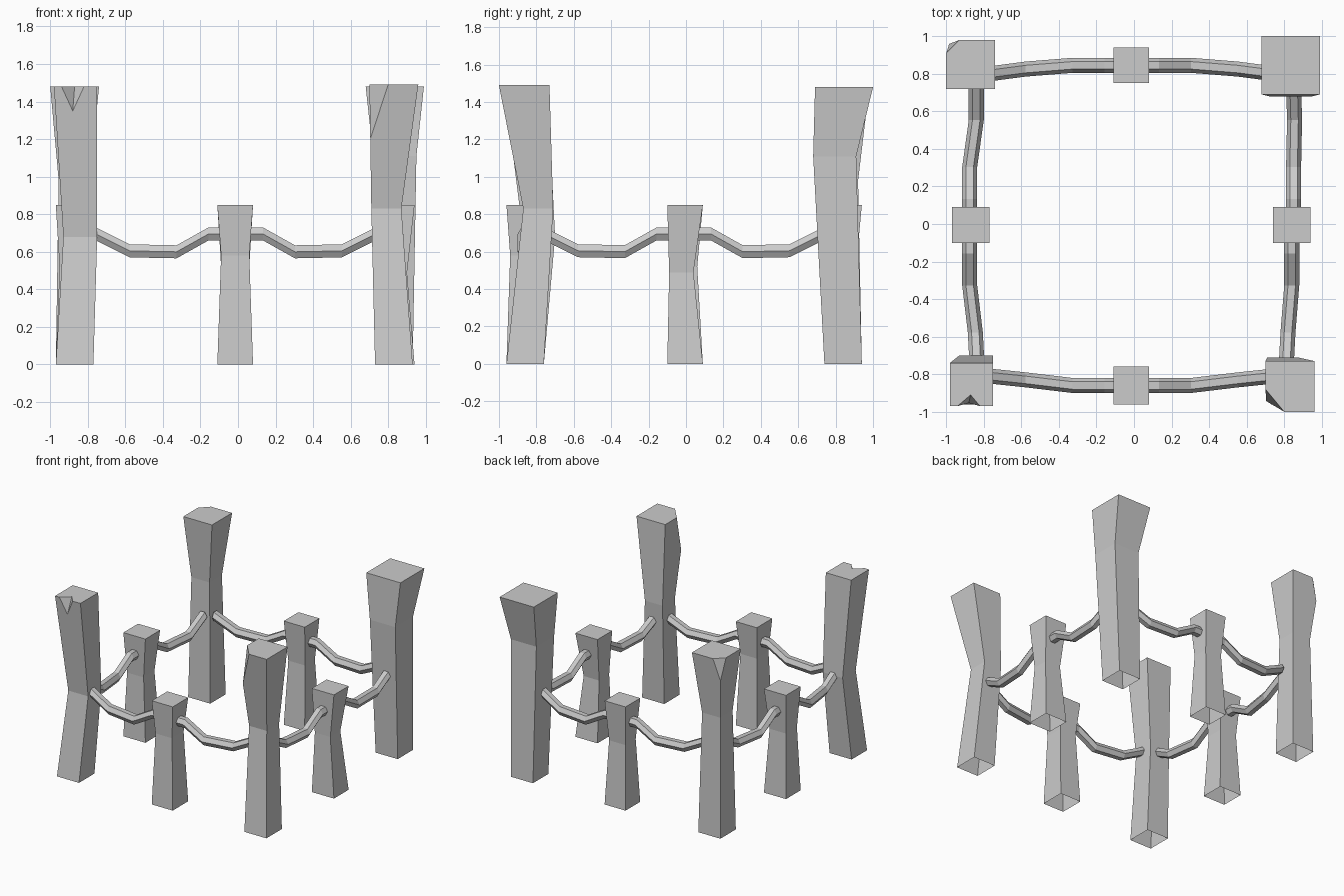
import bpy
import bmesh
from math import cos, sin, pi
from mathutils import Vector

cube = bpy.data.objects.get("Cube")
if cube:
    bpy.data.objects.remove(cube, do_unlink=True)

stone = bpy.data.materials.new("grey stone")
GREY = (0.6, 0.6, 0.6, 1)
stone.diffuse_color = GREY
stone.use_nodes = True
stone.node_tree.nodes["Principled BSDF"].inputs["Base Color"].default_value = GREY


def finish(name, bm):
    bmesh.ops.recalc_face_normals(bm, faces=bm.faces)
    mesh = bpy.data.meshes.new(name)
    bm.to_mesh(mesh)
    bm.free()
    mesh.materials.append(stone)
    obj = bpy.data.objects.new(name, mesh)
    bpy.context.collection.objects.link(obj)


def loft(bm, rings):
    """Join rings of points with side faces."""
    loops = [[bm.verts.new(p) for p in ring] for ring in rings]
    n = len(loops[0])
    for a, b in zip(loops, loops[1:]):
        for i in range(n):
            j = (i + 1) % n
            bm.faces.new((a[i], a[j], b[j], b[i]))
    return loops


def post(name, base, waist_z, waist, top_z, top, chip=None, notch=None):
    """Three-ring post, open below; each ring is x0, x1, y0, y1."""
    bm = bmesh.new()
    rings = []
    for z, (x0, x1, y0, y1) in ((0, base), (waist_z, waist), (top_z, top)):
        rings.append([(x0, y0, z), (x1, y0, z), (x1, y1, z), (x0, y1, z)])
    loops = loft(bm, rings)
    w, t = loops[1], loops[2]
    if notch:
        # V notch in the front of the top edge
        bm.faces.remove(next(f for f in w[0].link_faces if t[1] in f.verts))
        a, b, inner, tip = [bm.verts.new(p) for p in notch]
        bm.faces.new((w[0], w[1], t[1], b, tip, a, t[0]))
        bm.faces.new((a, tip, inner))
        bm.faces.new((tip, b, inner))
        bm.faces.new((t[0], a, inner, b, t[1], t[2], t[3]))
    else:
        bm.faces.new(t)
    if chip:
        # slice off one upper corner
        corner = Vector(rings[2][chip[0]])
        p, q, r = [Vector(v) for v in chip[1]]
        normal = (q - p).cross(r - p)
        if normal.dot(corner - p) < 0:
            normal.negate()
        cut = bmesh.ops.bisect_plane(
            bm, geom=bm.verts[:] + bm.edges[:] + bm.faces[:], dist=0.0005,
            plane_co=p, plane_no=normal, clear_outer=True)["geom_cut"]
        edges = [e for e in cut if isinstance(e, bmesh.types.BMEdge)]
        bmesh.ops.holes_fill(bm, edges=edges, sides=0)
    finish(name, bm)


# Tall corner posts
post("front_left_post", (0.73, 0.93, -0.96, -0.76),
     0.83, (0.71, 0.87, -0.87, -0.71), 1.49, (0.70, 0.96, -1.0, -0.73),
     chip=(0, ((0.80, -1.0, 1.49), (0.70, -0.88, 1.49), (0.704, -0.943, 1.2))))
post("front_right_post", (-0.97, -0.77, -0.96, -0.76),
     0.68, (-0.93, -0.75, -0.87, -0.70), 1.48, (-0.98, -0.75, -0.97, -0.74),
     notch=((-0.94, -0.97, 1.48), (-0.82, -0.97, 1.48),
            (-0.87, -0.91, 1.48), (-0.88, -0.953, 1.35)))
post("back_left_post", (0.73, 0.93, 0.74, 0.94),
     1.11, (0.72, 0.95, 0.68, 0.91), 1.48, (0.68, 0.99, 0.69, 1.0))
post("back_right_post", (-0.97, -0.77, 0.74, 0.94),
     0.98, (-0.955, -0.79, 0.76, 0.92), 1.48, (-1.0, -0.74, 0.72, 0.98),
     chip=(3, ((-0.93, 0.98, 1.48), (-1.0, 0.91, 1.48), (-0.984, 0.96, 1.3))))

# Short posts halfway along each side
END = (-0.11, 0.08)
SIDE = (-0.10, 0.09)
for name, ring, waist_z, waist in (
        ("front_middle_post", END + (-0.96, -0.76), 0.58, (-0.09, 0.06, -0.94, -0.79)),
        ("back_middle_post", END + (0.75, 0.94), 0.52, (-0.09, 0.06, 0.78, 0.91)),
        ("left_middle_post", (0.74, 0.94) + SIDE, 0.49, (0.76, 0.90, -0.09, 0.04)),
        ("right_middle_post", (-0.97, -0.77) + SIDE, 0.52, (-0.95, -0.80, -0.08, 0.06))):
    post(name, ring, waist_z, waist, 0.85, ring)

# Sagging six-sided ropes: distance from the middle, height
SAG = ((0.07, 0.695), (0.145, 0.695), (0.315, 0.60), (0.565, 0.605), (0.755, 0.70))


def rope(name, along_x, sign, near, bend, far):
    rings = []
    for (u, z), side in zip(SAG, (near, near, near, bend, far)):
        ring = []
        for k in range(6):
            a = k * pi / 3
            s, t = side + 0.04 * cos(a), sign * u - 0.012
            ring.append((t, s, z + 0.04 * sin(a)) if along_x
                        else (s, t, z + 0.04 * sin(a)))
        rings.append(ring)
    bm = bmesh.new()
    loops = loft(bm, rings)
    bm.faces.new(loops[0])
    bm.faces.new(loops[-1])
    finish(name, bm)


for name, along_x, sign, near, bend, far in (
        ("front_left_rope", True, 1, -0.86, -0.83, -0.81),
        ("front_right_rope", True, -1, -0.86, -0.83, -0.81),
        ("back_left_rope", True, 1, 0.845, 0.825, 0.80),
        ("back_right_rope", True, -1, 0.845, 0.825, 0.80),
        ("left_back_rope", False, 1, 0.85, 0.855, 0.85),
        ("left_front_rope", False, -1, 0.84, 0.82, 0.81),
        ("right_back_rope", False, 1, -0.875, -0.84, -0.84),
        ("right_front_rope", False, -1, -0.875, -0.845, -0.835)):
    rope(name, along_x, sign, near, bend, far)
